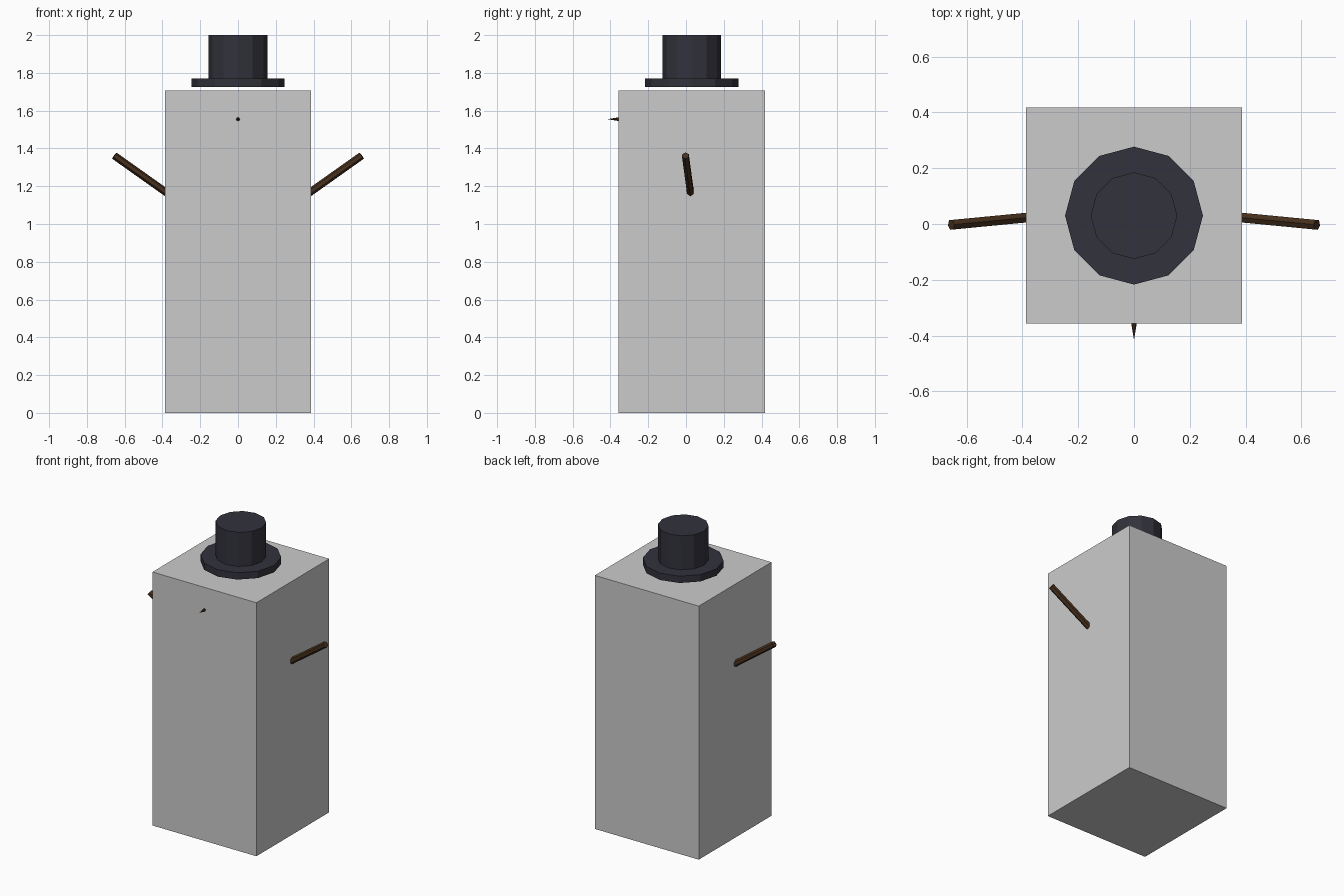
import bpy
from math import radians
from mathutils import Vector

cube = bpy.data.objects.get("Cube")
if cube:
    bpy.data.objects.remove(cube, do_unlink=True)

CENTRE_Y = 0.03


def material(name, colour):
    mat = bpy.data.materials.new(name)
    mat.use_nodes = True
    rgba = (*colour, 1.0)
    mat.diffuse_color = rgba
    mat.node_tree.nodes["Principled BSDF"].inputs["Base Color"].default_value = rgba
    return mat


def finish(name, mat, smooth=False):
    obj = bpy.context.object
    obj.name = name
    obj.data.materials.append(mat)
    if smooth:
        bpy.ops.object.shade_smooth_by_angle(angle=radians(65))
    return obj


def rod(name, mat, start, end, r_start, r_end, sides, smooth=False):
    """Tapered prism running from one point to another."""
    start, end = Vector(start), Vector(end)
    axis = end - start
    bpy.ops.mesh.primitive_cone_add(
        vertices=sides, radius1=r_start, radius2=r_end, depth=axis.length,
        location=(start + end) / 2,
        rotation=axis.to_track_quat("Z", "Y").to_euler())
    return finish(name, mat, smooth)


grey = material("pale grey", (0.6, 0.6, 0.6))
black = material("hat black", (0.032, 0.032, 0.045))
brown = material("stick brown", (0.065, 0.03, 0.012))

# Tall square body
bpy.ops.mesh.primitive_cube_add(size=1, location=(0, CENTRE_Y, 0.853))
bpy.context.object.scale = (0.774, 0.774, 1.706)
bpy.ops.object.transform_apply(location=False, rotation=False, scale=True)
finish("body", grey)

# Hat, floating just above the body
for name, low, high, radius in (("hat_brim", 1.725, 1.771, 0.247),
                                ("hat_crown", 1.75, 2.0, 0.155)):
    bpy.ops.mesh.primitive_cylinder_add(
        vertices=12, radius=radius, depth=high - low,
        location=(0, CENTRE_Y, (low + high) / 2))
    finish(name, black)

# Stick arms, raised outward and slightly forward
for name, side in (("left_arm", 1), ("right_arm", -1)):
    rod(name, brown, (side * 0.25, 0.036, 1.075), (side * 0.655, -0.003, 1.362),
        0.02, 0.02, 6)

# Pointed nose
rod("nose", brown, (0, -0.33, 1.555), (0, -0.416, 1.555), 0.014, 0, 8)
